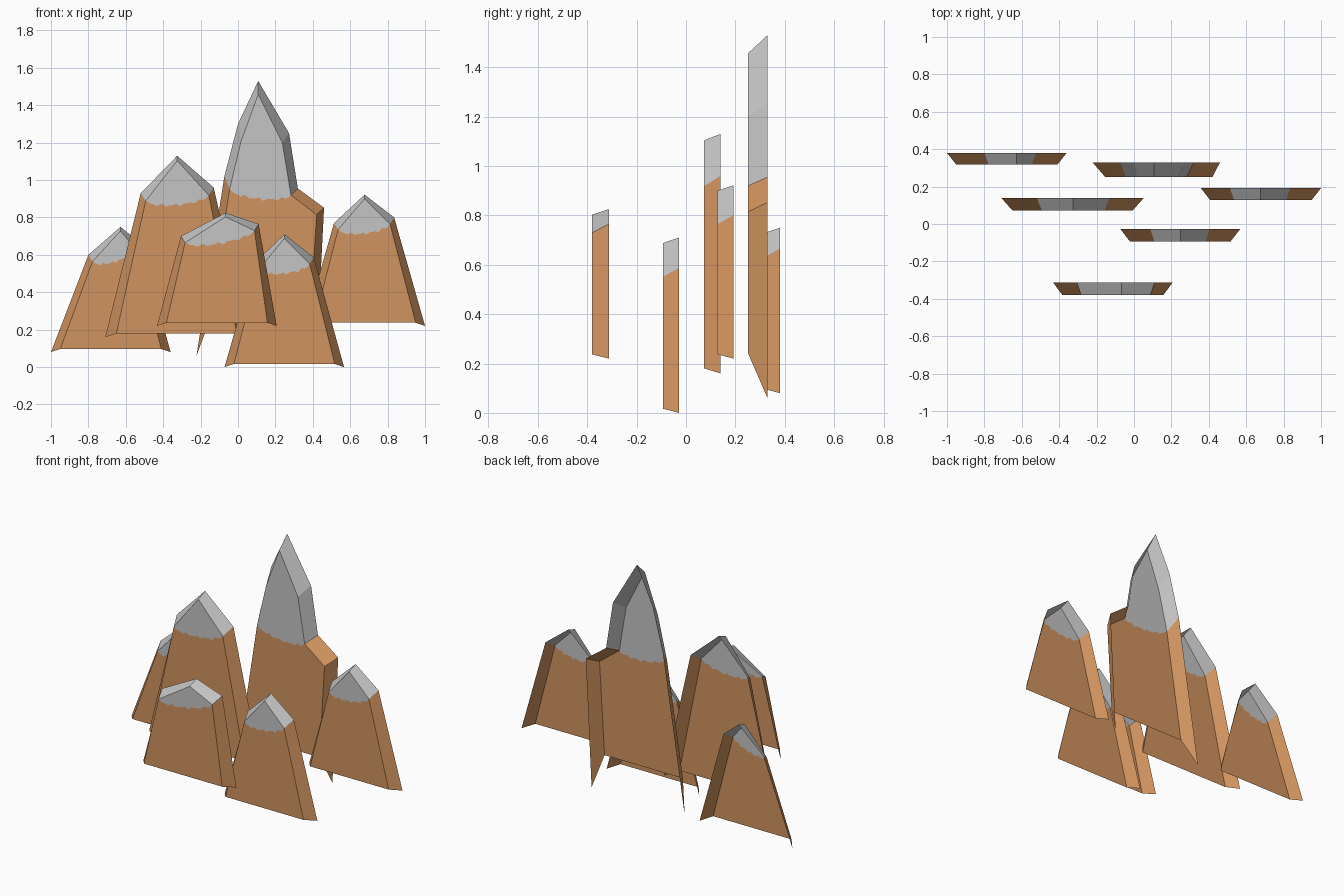
import bpy, bmesh, math

if "Cube" in bpy.data.objects:
    bpy.data.objects.remove(bpy.data.objects["Cube"])


def material(name, rgb):
    m = bpy.data.materials.new(name)
    m.diffuse_color = (*rgb, 1)
    m.use_nodes = True
    m.node_tree.nodes["Principled BSDF"].inputs["Base Color"].default_value = m.diffuse_color
    return m


ROCK = material("brown_rock", (0.64, 0.295, 0.115))
SNOW = material("grey_cap", (0.56, 0.56, 0.56))


def snow_line(a, b, steps=28):
    """Ragged, sagging line between two shoulder points (ends excluded)."""
    pts = []
    for i in range(1, steps):
        t = i / steps
        sag = 0.036 * math.sin(math.pi * t) ** 0.5
        ripple = 0.005 * math.sin(t * 31) + 0.004 * math.sin(t * 53 + 1)
        pts.append((a[0] + (b[0] - a[0]) * t, a[1] + (b[1] - a[1]) * t - sag + ripple))
    return pts


def mountain(name, y_front, y_back, back, front, left, right):
    """Open-backed shell: a front face plus walls flaring to the larger back rim.
    left / right are the outline indices where the cap meets the rock."""
    bm = bmesh.new()
    f = [bm.verts.new((x, y_front, z)) for x, z in front]
    b = [bm.verts.new((x, y_back, z)) for x, z in back]
    wave = [bm.verts.new((x, y_front, z)) for x, z in snow_line(front[left], front[right])]

    # Cap and rock parts of the front face share the ragged line
    cap = bm.faces.new(f[left:right + 1] + wave[::-1])
    cap.material_index = 1
    bm.faces.new(f[:left + 1] + wave + f[right:])

    # Side walls, open along the bottom
    for i in range(len(f) - 1):
        wall = bm.faces.new((f[i], b[i], b[i + 1], f[i + 1]))
        wall.material_index = 1 if left <= i < right else 0

    bm.normal_update()
    if cap.normal.y > 0:
        bmesh.ops.reverse_faces(bm, faces=bm.faces[:])
    me = bpy.data.meshes.new(name)
    bm.to_mesh(me)
    bm.free()
    me.materials.append(ROCK)
    me.materials.append(SNOW)
    bpy.context.collection.objects.link(bpy.data.objects.new(name, me))


def simple_peak(name, y_front, y_back, back):
    """Five-point mountain whose front outline is inset from the back one."""
    s = (back[4][0] - back[0][0]) / 0.64
    inset = [(0.05, 0.017), (0.022, -0.035), (0, -0.022), (-0.022, -0.035), (-0.05, 0.017)]
    front = [(x + dx * s, z + dz * s) for (x, z), (dx, dz) in zip(back, inset)]
    mountain(name, y_front, y_back, back, front, 1, 3)


# Five ordinary mountains
simple_peak("far_left_mountain", 0.317, 0.38,
            [(-1.0, 0.08), (-0.80, 0.60), (-0.628, 0.75), (-0.525, 0.665), (-0.36, 0.08)])
simple_peak("left_mountain", 0.073, 0.14,
            [(-0.71, 0.16), (-0.52, 0.93), (-0.325, 1.13), (-0.13, 0.96), (0.053, 0.16)])
simple_peak("front_mountain", -0.38, -0.312,
            [(-0.433, 0.22), (-0.305, 0.70), (-0.067, 0.825), (0.11, 0.765), (0.207, 0.22)])
simple_peak("front_right_mountain", -0.093, -0.028,
            [(-0.072, 0.0), (0.087, 0.555), (0.248, 0.71), (0.405, 0.587), (0.567, 0.0)])
simple_peak("far_right_mountain", 0.128, 0.192,
            [(0.357, 0.22), (0.513, 0.77), (0.677, 0.922), (0.835, 0.80), (1.0, 0.22)])

# Tall central mountain with an extra rock shoulder on its right
mountain("tall_mountain", 0.252, 0.33,
         [(-0.222, 0.06), (-0.073, 1.02), (0.0, 1.30), (0.108, 1.53),
          (0.273, 1.25), (0.32, 0.955), (0.46, 0.852), (0.42, 0.06)],
         [(-0.155, 0.24), (-0.045, 0.95), (0.017, 1.21), (0.108, 1.457),
          (0.237, 1.20), (0.283, 0.92), (0.42, 0.815), (0.385, 0.24)], 1, 5)
